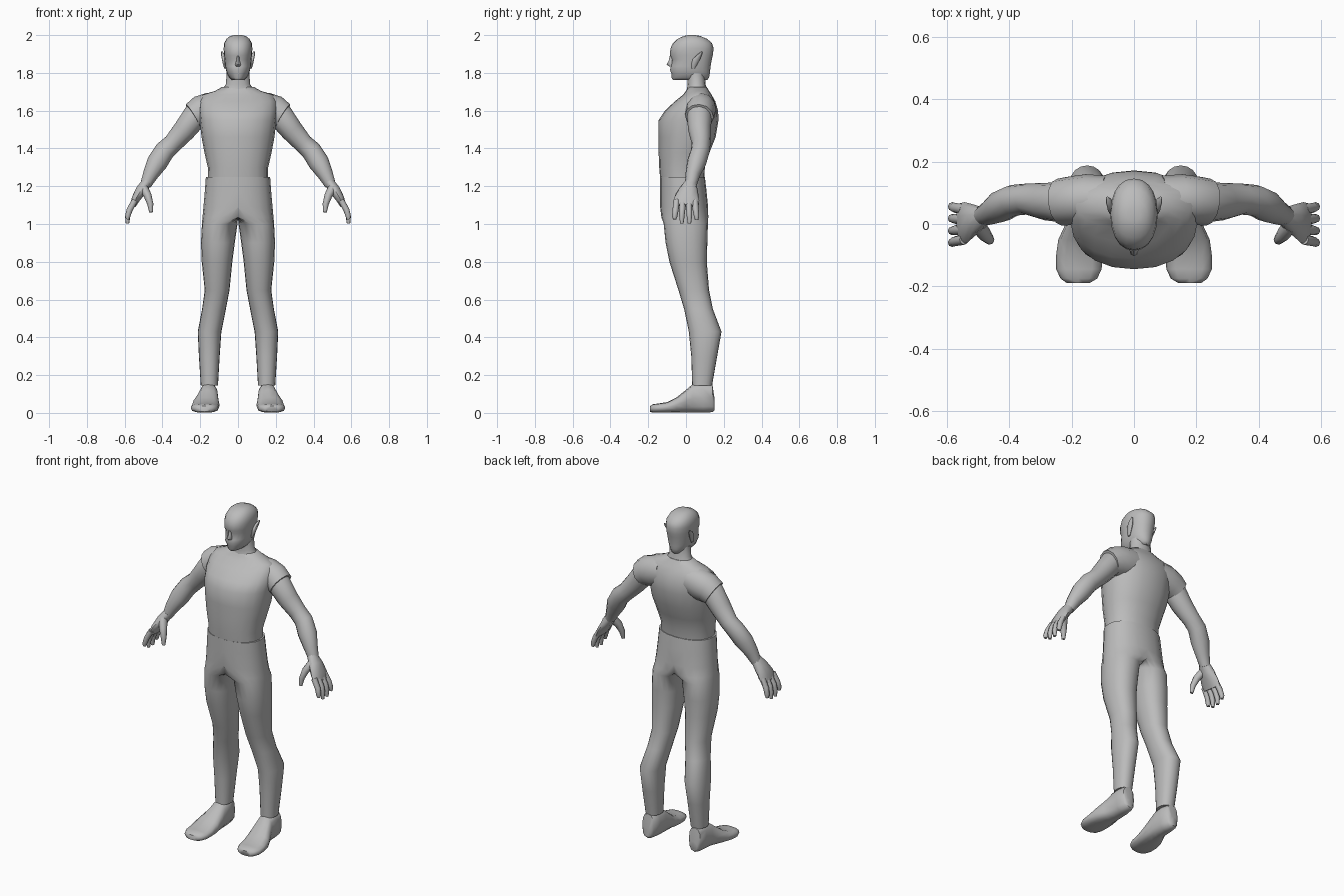
import bpy, bmesh, math
from mathutils import Vector

grey = bpy.data.materials.new("plain grey")
grey.diffuse_color = (0.5, 0.5, 0.5, 1)


def curve(a, e):
    """Point on a unit superellipse: e = 2 is round, higher is boxier."""
    c, s = math.cos(a), math.sin(a)
    return (math.copysign(abs(c) ** (2 / e), c), math.copysign(abs(s) ** (2 / e), s))


def skin(name, rings, mirror=False, half=False, angle=50):
    """Join rings of points into a capped tube, optionally mirrored in x."""
    bm = bmesh.new()
    loops = [[bm.verts.new(p) for p in r] for r in rings]
    n = len(loops[0])
    for a, b in zip(loops, loops[1:]):
        for i in range(n):
            j = (i + 1) % n
            bm.faces.new((a[i], a[j], b[j], b[i]))
    bm.faces.new(loops[0])
    bm.faces.new(loops[-1])
    if half:  # drop the wall on the centre plane
        wall = [f for f in bm.faces if all(v.co.x < 1e-5 for v in f.verts)]
        bmesh.ops.delete(bm, geom=wall, context='FACES')
    bmesh.ops.recalc_face_normals(bm, faces=bm.faces)
    me = bpy.data.meshes.new(name)
    bm.to_mesh(me)
    bm.free()
    me.materials.append(grey)
    for p in me.polygons:
        p.use_smooth = True
    me.set_sharp_from_angle(angle=math.radians(angle))
    ob = bpy.data.objects.new(name, me)
    bpy.context.collection.objects.link(ob)
    if mirror:
        m = ob.modifiers.new("mirror", 'MIRROR')
        m.use_clip = True
    return ob


def boxed(name, rows, axis='z', n=16, e=2.2, **kw):
    """Loft of rows (position, x0, x1, b0, b1); b is y for axis z, z for axis y."""
    rings = []
    for t, x0, x1, b0, b1 in rows:
        r = []
        for i in range(n):
            c, s = curve(2 * math.pi * i / n, e)
            x = (x0 + x1) / 2 + c * (x1 - x0) / 2
            b = (b0 + b1) / 2 + s * (b1 - b0) / 2
            if kw.get('half'):
                x = max(x, 0)
            r.append((x, b, t) if axis == 'z' else (x, t, b))
        rings.append(r)
    return skin(name, rings, **kw)


def limb(name, rows, n=10):
    """Tube along a path of (x, y, z, radius along y, other radius), mirrored."""
    pts = [Vector(r[:3]) for r in rows]
    rings = []
    for k, r in enumerate(rows):
        t = (pts[min(k + 1, len(pts) - 1)] - pts[max(k - 1, 0)]).normalized()
        u = Vector((0, 1, 0))
        u = (u - t * u.dot(t)).normalized()
        v = t.cross(u)
        ring = []
        for i in range(n):
            a = 2 * math.pi * i / n
            ring.append(pts[k] + u * math.cos(a) * r[3] + v * math.sin(a) * r[4])
        rings.append(ring)
    return skin(name, rings, mirror=True, angle=60)


def sym(rows):
    """Expand (z, half width, front, back) to full rows."""
    return [(z, -w, w, f, b) for z, w, f, b in rows]


# Shirt body
boxed("shirt", sym([
    (1.22, .160, -.135, .095), (1.30, .160, -.142, .100), (1.38, .178, -.145, .125),
    (1.46, .193, -.145, .157), (1.55, .203, -.145, .172), (1.60, .208, -.112, .170),
    (1.65, .205, -.058, .155), (1.685, .185, -.015, .135), (1.705, .120, .000, .122),
    (1.725, .085, .012, .110)]), n=20)

# Sleeve caps
limb("sleeve", [
    (.09, .08, 1.615, .075, .085), (.15, .08, 1.605, .080, .090),
    (.20, .075, 1.593, .078, .086), (.238, .07, 1.570, .076, .074)], n=12)

# Trousers: both legs share the upper rings, split below the crotch
boxed("trousers", [
    (1.25, -.170, .170, -.138, .100), (1.18, -.175, .175, -.138, .108),
    (1.09, -.183, .183, -.137, .117), (1.035, -.110, .188, -.130, .118),
    (1.00, .003, .191, -.118, .116), (.90, .017, .196, -.108, .113),
    (.80, .030, .192, -.088, .110), (.65, .045, .176, -.040, .122),
    (.55, .064, .190, -.010, .142), (.43, .088, .213, .015, .188),
    (.30, .097, .207, .028, .165), (.145, .106, .197, .033, .138)],
    n=20, mirror=True, half=True)

# Feet, lofted from heel to toe
boxed("foot", [
    (.152, .135, .180, .015, .070), (.140, .118, .195, .004, .150),
    (.090, .108, .202, .001, .160), (.035, .105, .206, .001, .152),
    (.000, .102, .220, .001, .122), (-.05, .098, .243, .001, .082),
    (-.10, .100, .250, .001, .057), (-.145, .104, .250, .001, .050),
    (-.175, .118, .236, .001, .046), (-.190, .143, .215, .006, .036)],
    axis='y', n=12, e=2.6, mirror=True)

# Neck
boxed("neck", sym([
    (1.67, .110, -.010, .120), (1.71, .084, .005, .113),
    (1.74, .064, .008, .103), (1.80, .060, .005, .100)]), n=12)

# Head with brow, eye line, lips and chin
boxed("head", sym([
    (1.762, .032, -.068, .112), (1.775, .046, -.077, .122), (1.795, .058, -.076, .126),
    (1.815, .064, -.085, .128), (1.835, .068, -.080, .130), (1.872, .071, -.074, .137),
    (1.893, .074, -.086, .142), (1.930, .076, -.082, .146), (1.957, .073, -.070, .138),
    (1.980, .061, -.045, .112), (1.995, .042, -.012, .076), (2.0, .020, .010, .050)]), n=20)

# Nose
boxed("nose", sym([
    (1.890, .007, -.087, -.060), (1.865, .009, -.091, -.060),
    (1.845, .015, -.103, -.060), (1.835, .012, -.090, -.060)]), n=8)

# Pointed ears
boxed("ear", [
    (1.822, .062, .072, .030, .045), (1.845, .062, .080, .028, .060),
    (1.875, .066, .086, .036, .076), (1.895, .070, .090, .056, .084),
    (1.912, .080, .090, .080, .088)], n=8, mirror=True)

# Arms
limb("arm", [
    (.18, .08, 1.62, .058, .055), (.225, .07, 1.573, .066, .068),
    (.285, .072, 1.495, .060, .060), (.345, .080, 1.427, .050, .051),
    (.388, .076, 1.388, .050, .054), (.428, .056, 1.325, .051, .055),
    (.463, .036, 1.262, .039, .041), (.490, .025, 1.205, .031, .029)], n=12)

# Palms
limb("palm", [
    (.482, .024, 1.222, .030, .028), (.512, .014, 1.180, .050, .030),
    (.540, .005, 1.135, .066, .024), (.556, .001, 1.098, .066, .016)])

# Fingers: base y, tip y, tip height
for k, (y0, y1, z) in enumerate([(-.050, -.060, 1.025), (-.018, -.022, 1.003),
                                 (.015, .018, 1.003), (.047, .056, 1.022)]):
    limb("finger_%d" % (k + 1), [
        (.546, y0, 1.125, .017, .016), (.574, (y0 + y1) / 2, 1.075, .016, .016),
        (.584, y1, 1.040, .014, .014), (.585, y1, z, .009, .009)], n=8)

# Thumbs
limb("thumb", [
    (.500, -.005, 1.190, .026, .024), (.478, -.035, 1.150, .023, .021),
    (.464, -.050, 1.105, .017, .016), (.460, -.056, 1.062, .009, .010)], n=8)
